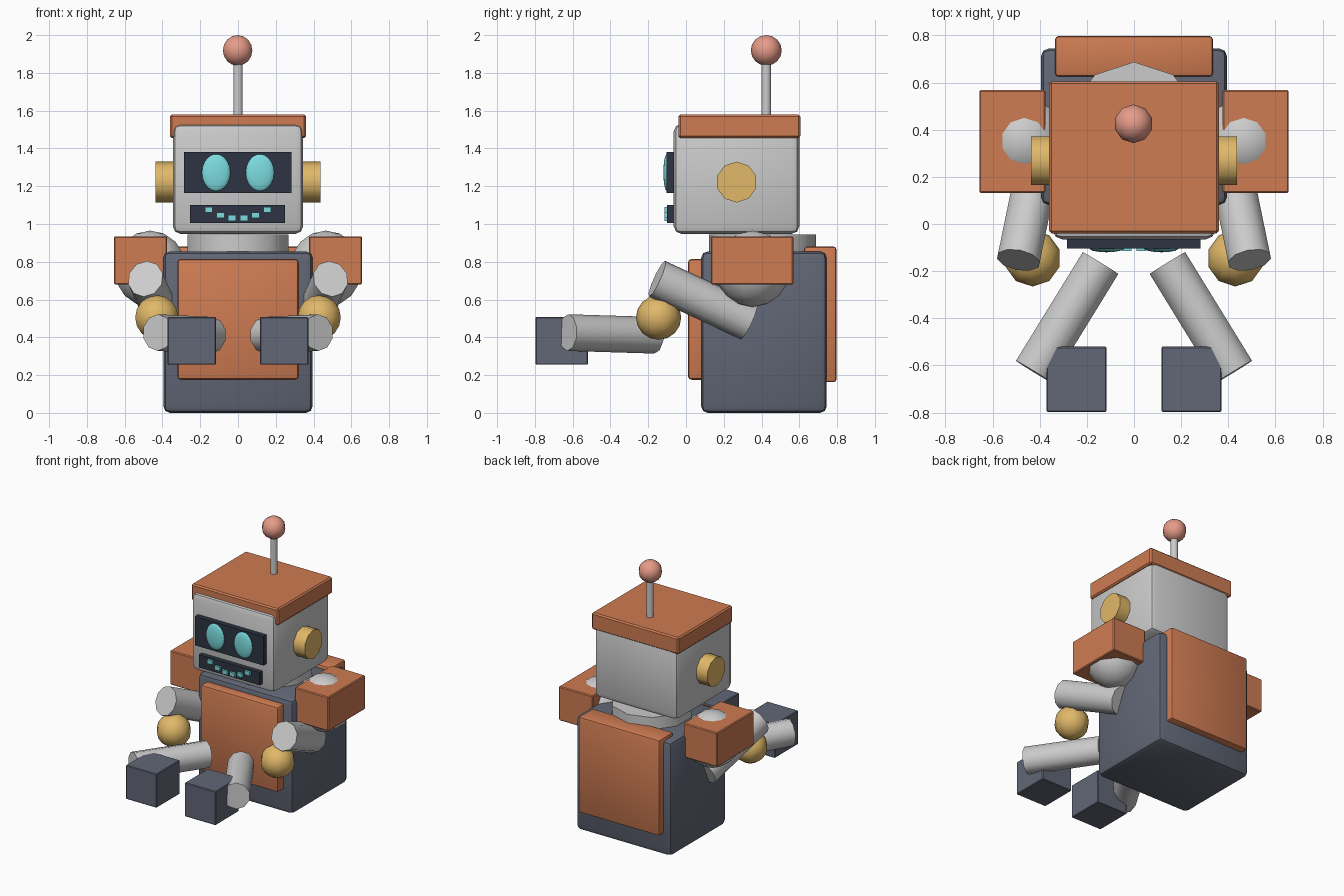
import bpy, bmesh, math
from mathutils import Vector, Matrix

if "Cube" in bpy.data.objects:
    bpy.data.objects.remove(bpy.data.objects["Cube"])


def material(name, rgb):
    m = bpy.data.materials.new(name)
    m.diffuse_color = (*rgb, 1)
    m.use_nodes = True
    m.node_tree.nodes["Principled BSDF"].inputs["Base Color"].default_value = m.diffuse_color
    return m


ORANGE = material("orange", (0.62, 0.20, 0.085))
SLATE = material("slate", (0.12, 0.135, 0.18))
VISOR = material("visor", (0.026, 0.034, 0.055))
TEAL = material("teal", (0.2, 0.72, 0.75))
YELLOW = material("yellow", (0.75, 0.48, 0.14))
PINK = material("pink", (0.8, 0.33, 0.25))


def finish(bm, name, mat, smooth=None):
    bmesh.ops.recalc_face_normals(bm, faces=bm.faces)
    me = bpy.data.meshes.new(name)
    bm.to_mesh(me)
    bm.free()
    ob = bpy.data.objects.new(name, me)
    bpy.context.collection.objects.link(ob)
    if mat:
        me.materials.append(mat)
    if smooth:
        bpy.ops.object.select_all(action='DESELECT')
        ob.select_set(True)
        bpy.context.view_layer.objects.active = ob
        bpy.ops.object.shade_smooth_by_angle(angle=math.radians(smooth))
    return ob


def box(name, x, y, z, mat=None, bevel=0.0, segments=2):
    """Box from (min, max) ranges with optional rounded edges."""
    bm = bmesh.new()
    size = [r[1] - r[0] for r in (x, y, z)]
    mid = [(r[0] + r[1]) / 2 for r in (x, y, z)]
    bmesh.ops.create_cube(bm, size=1, matrix=Matrix.Translation(mid) @ Matrix.Diagonal((*size, 1)))
    if bevel:
        bmesh.ops.bevel(bm, geom=bm.edges[:], offset=bevel, segments=segments,
                        profile=0.5, affect='EDGES')
    return finish(bm, name, mat, 35 if bevel else None)


def rod(name, a, b, rx, ry, mat=None, sides=10):
    """Cylinder between two points; ry is the radius in the upward direction."""
    a, b = Vector(a), Vector(b)
    d = b - a
    rot = d.to_track_quat('Z', 'Y').to_matrix().to_4x4()
    bm = bmesh.new()
    bmesh.ops.create_cone(bm, cap_ends=True, segments=sides, radius1=1, radius2=1, depth=1,
                          matrix=Matrix.Translation((a + b) / 2) @ rot @ Matrix.Diagonal((rx, ry, d.length, 1)))
    return finish(bm, name, mat, 40)


def ball(name, centre, radii, mat=None, segments=10, rings=8):
    bm = bmesh.new()
    bmesh.ops.create_uvsphere(bm, u_segments=segments, v_segments=rings, radius=1,
                              matrix=Matrix.Translation(centre) @ Matrix.Diagonal((*radii, 1)))
    return finish(bm, name, mat, 60)


# Torso with front and back plates
box("torso", (-0.395, 0.395), (0.08, 0.745), (0, 0.855), SLATE, 0.035)
box("chest_plate", (-0.322, 0.322), (0.01, 0.12), (0.175, 0.815), ORANGE, 0.02)
box("back_plate", (-0.335, 0.335), (0.625, 0.797), (0.163, 0.88), ORANGE, 0.015)

# Neck, head and lid
rod("neck", (0, 0.405, 0.82), (0, 0.405, 0.945), 0.282, 0.282)
box("head", (-0.345, 0.345), (-0.065, 0.6), (0.948, 1.53), None, 0.04)
box("head_lid", (-0.36, 0.36), (-0.04, 0.605), (1.455, 1.58), ORANGE, 0.01, 1)

# Face
box("eye_panel", (-0.285, 0.283), (-0.103, -0.03), (1.163, 1.38), VISOR)
box("mouth_panel", (-0.253, 0.25), (-0.1, -0.03), (1.005, 1.1), VISOR)
for x, z in ((0.031, 1.032), (0.093, 1.046), (0.155, 1.076)):
    for s in (-1, 1):
        box("mouth_light", (s * x - 0.021, s * x + 0.021), (-0.115, -0.09),
            (z - 0.015, z + 0.015), TEAL)

# Antenna
rod("antenna_rod", (0, 0.425, 1.55), (0, 0.425, 1.87), 0.026, 0.026)
ball("antenna_ball", (-0.002, 0.425, 1.919), (0.082, 0.082, 0.081), PINK)

# Paired parts
for s, side in ((-1, "left"), (1, "right")):
    ball(f"{side}_eye", (s * 0.116, -0.1, 1.272), (0.077, 0.02, 0.099), TEAL, 16, 10)
    rod(f"{side}_ear", (s * 0.3, 0.268, 1.222), (s * 0.437, 0.268, 1.222), 0.108, 0.108, YELLOW)
    ball(f"{side}_shoulder_joint", (s * 0.465, 0.352, 0.763), (0.2, 0.2, 0.202))
    box(f"{side}_shoulder_pad", sorted((s * 0.376, s * 0.656)), (0.132, 0.568), (0.68, 0.935),
        ORANGE, 0.006, 1)
    rod(f"{side}_upper_arm", (s * 0.39, 0.333, 0.485), (s * 0.49, -0.153, 0.71), 0.095, 0.104)
    ball(f"{side}_elbow", (s * 0.43, -0.145, 0.505), (0.12, 0.12, 0.118), YELLOW)
    rod(f"{side}_forearm", (s * 0.142, -0.166, 0.411), (s * 0.425, -0.626, 0.425), 0.093, 0.097)
    box(f"{side}_hand", sorted((s * 0.116, s * 0.372)), (-0.797, -0.52), (0.255, 0.508),
        SLATE, 0.005, 1)
